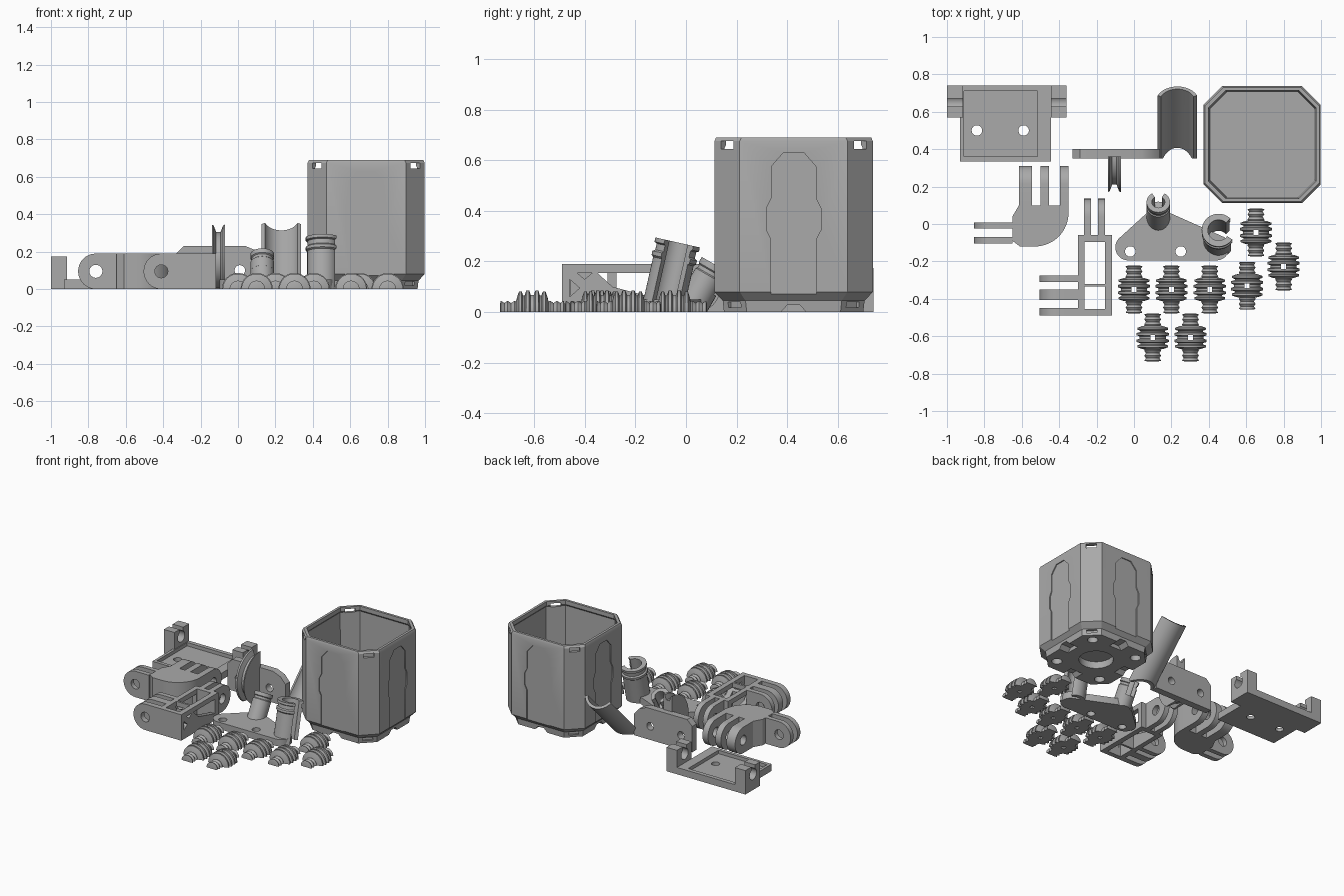
import bpy, bmesh, math
from mathutils import Matrix, Vector

if "Cube" in bpy.data.objects:
    bpy.data.objects.remove(bpy.data.objects["Cube"])

grey = bpy.data.materials.new("plastic_grey")
grey.diffuse_color = (0.4, 0.4, 0.4, 1)
grey.use_nodes = True
grey.node_tree.nodes["Principled BSDF"].inputs["Base Color"].default_value = grey.diffuse_color


def finish(name, bm, M=None, clips=()):
    """Turn a bmesh into an object, optionally trimmed by planes."""
    if M:
        bm.transform(M)
    bmesh.ops.remove_doubles(bm, verts=bm.verts, dist=1e-5)
    for co, no in clips:
        r = bmesh.ops.bisect_plane(bm, geom=bm.verts[:] + bm.edges[:] + bm.faces[:],
                                   plane_co=co, plane_no=no, clear_inner=True)
        bmesh.ops.contextual_create(bm, geom=[e for e in r["geom_cut"]
                                              if isinstance(e, bmesh.types.BMEdge)])
    bmesh.ops.recalc_face_normals(bm, faces=bm.faces)
    me = bpy.data.meshes.new(name)
    bm.to_mesh(me)
    bm.free()
    me.materials.append(grey)
    ob = bpy.data.objects.new(name, me)
    bpy.context.collection.objects.link(ob)
    return ob


def prism(name, pts, axis, lo, hi, M=None):
    """Extrude a 2D outline along x, y or z."""
    put = {"x": lambda a, b, t: (t, a, b), "y": lambda a, b, t: (a, t, b),
           "z": lambda a, b, t: (a, b, t)}[axis]
    bm = bmesh.new()
    A = [bm.verts.new(put(a, b, lo)) for a, b in pts]
    B = [bm.verts.new(put(a, b, hi)) for a, b in pts]
    bm.faces.new(A)
    bm.faces.new(B)
    for i in range(len(pts)):
        j = (i + 1) % len(pts)
        bm.faces.new((A[i], A[j], B[j], B[i]))
    return finish(name, bm, M)


def box(name, x0, x1, y0, y1, z0, z1, M=None):
    return prism(name, [(x0, y0), (x1, y0), (x1, y1), (x0, y1)], "z", z0, z1, M)


def arc(ca, cb, r, a0, a1, n=16):
    return [(ca + r * math.cos(math.radians(a0 + (a1 - a0) * i / n)),
             cb + r * math.sin(math.radians(a0 + (a1 - a0) * i / n))) for i in range(n + 1)]


def rod(axis, a, b, r, lo, hi):
    return prism("cutter", arc(a, b, r, 0, 360, 24)[:-1], axis, lo, hi)


def sweep(name, prof, a0, a1, n, M, clips=()):
    """Revolve a closed (radius, height) outline around local z."""
    bm = bmesh.new()
    full = abs(a1 - a0) >= 360
    rings = []
    for i in range(n if full else n + 1):
        t = math.radians(a0 + (a1 - a0) * i / n)
        rings.append([bm.verts.new((r * math.cos(t), r * math.sin(t), z)) for r, z in prof])
    for i in range(n):
        P, Q = rings[i], rings[(i + 1) % len(rings)]
        for k in range(len(prof)):
            m = (k + 1) % len(prof)
            if prof[k][0] < 1e-6 and prof[m][0] < 1e-6:
                continue
            bm.faces.new((P[k], P[m], Q[m], Q[k]))
    if not full:
        bm.faces.new(rings[0])
        bm.faces.new(rings[-1])
    return finish(name, bm, M, clips)


def frame(loc, z, x=(1, 0, 0)):
    z, x = Vector(z).normalized(), Vector(x)
    y = z.cross(x)
    return Matrix.Translation(loc) @ Matrix((x, y, z)).transposed().to_4x4()


def cut(ob, cutters):
    for c in cutters:
        m = ob.modifiers.new("cut", "BOOLEAN")
        m.operation, m.object, m.solver = "DIFFERENCE", c, "EXACT"
    dg = bpy.context.evaluated_depsgraph_get()
    me = bpy.data.meshes.new_from_object(ob.evaluated_get(dg))
    ob.modifiers.clear()
    ob.data = me
    for c in cutters:
        bpy.data.objects.remove(c)
    return ob


GROUND = ((0, 0, 0), (0, 0, 1))

# container: octagonal shell, open at the top
C = Matrix.Translation((0.685, 0.425, 0))


def octagon(h, c):
    return [(h, c - h), (h, h - c), (h - c, h), (c - h, h),
            (-h, h - c), (-h, c - h), (c - h, -h), (h - c, -h)]


bm = bmesh.new()
levels = [(0, .275, .09), (.045, .28, .09), (.08, .313, .1), (.675, .313, .1), (.69, .306, .1),
          (.69, .288, .092), (.66, .288, .092), (.65, .295, .095), (.08, .28, .09)]
rings = [[bm.verts.new((x, y, z)) for x, y in octagon(h, c)] for z, h, c in levels]
for P, Q in zip(rings, rings[1:]):
    for i in range(8):
        bm.faces.new((P[i], P[(i + 1) % 8], Q[(i + 1) % 8], Q[i]))
bm.faces.new(rings[0])
bm.faces.new(rings[-1])
container = finish("container", bm, C)
half = [(.108, .065), (.108, .28), (.108, .41), (.088, .45), (.088, .575), (.04, .63)]
half = [(.09, .065), (.09, .29), (.108, .325), (.108, .41), (.088, .45), (.088, .575), (.04, .63)]
panel = half + [(-x, z) for x, z in reversed(half)]
cutters = [rod("z", .685, .425, .115, -.1, .05)]
for k in range(4):
    R = C @ Matrix.Rotation(k * math.pi / 2, 4, "Z")
    D = R @ Matrix.Rotation(math.pi / 4, 4, "Z")
    cutters += [prism("cutter", panel, "y", -.4, -.306, R),
                prism("cutter", [(-.05, -.1), (.05, -.1), (.05, 0), (.025, .028), (-.025, .028), (-.05, 0)],
                      "y", -.4, -.2, R),
                box("cutter", -.035, .035, -.5, -.32, .645, .675, D),
                box("cutter", -.035, .035, -.5, -.315, .018, .04, D)]
    p = R @ Vector((.185, .185, 0))
    cutters.append(rod("z", p.x, p.y, .035, -.1, .04))
cut(container, cutters)

# shallow tray plate with two open axle lugs
cut(box("tray_plate", -.93, -.445, .335, .74, 0, .05),
    [box("cutter", -.91, -.515, .36, .71, .025, .2)]
    + [rod("z", x, .5, .028, -.1, .1) for x in (-.84, -.59)])
for name, x0, x1 in (("tray_lug_left", -1, -.915), ("tray_lug_right", -.445, -.36)):
    cut(box(name, x0, x1, .57, .74, 0, .175),
        [rod("x", .65, .115, .04, x0 - .1, x1 + .1),
         box("cutter", x0 - .1, x1 + .1, .628, .672, .115, .3)])


def tab(name, axis, tip, root, lo, hi):
    """Hinge prong with a rounded, drilled end."""
    s = 1 if tip > root else -1
    ctr = tip - s * .095
    pts = [(root, 0)] + arc(ctr, .095, .095, -90, -90 + s * 180) + [(root, .19)]
    cut(prism(name, pts, axis, lo, hi), [rod(axis, ctr, .095, .035, lo - .1, hi + .1)])


# curved elbow joint
elbow = [(-.615, .10), (-.65, .04), (-.65, -.09), (-.61, -.12)] + arc(-.53, .06, .18, -90, 0) + [(-.35, .10)]
prism("elbow_body", elbow, "z", 0, .19)
for lo, hi in ((-.025, .008), (-.104, -.07)):
    tab("elbow_side_prong", "y", -.855, -.65, lo, hi)
for lo, hi in ((-.615, -.545), (-.5, -.455), (-.395, -.35)):
    tab("elbow_back_prong", "x", .31, .10, lo, hi)

# truss arm with hollow core and side windows
cut(box("truss_body", -.3, -.117, -.49, -.06, 0, .19),
    [box("cutter", -.265, -.155, -.32, -.095, -.1, .3),
     box("cutter", -.265, -.155, -.455, -.335, -.1, .3),
     prism("cutter", [(-.35, .155), (-.1, .155), (-.1, .05), (-.29, .1)], "x", -.4, 0),
     prism("cutter", [(-.43, .155), (-.37, .155), (-.40, .13)], "x", -.25, 0),
     prism("cutter", [(-.46, .13), (-.46, .06), (-.42, .095)], "x", -.25, 0)])
for lo, hi in ((-.267, -.23), (-.193, -.155)):
    tab("truss_back_prong", "x", .135, -.06, lo, hi)
for lo, hi in ((-.31, -.275), (-.405, -.35), (-.49, -.45)):
    tab("truss_side_prong", "y", -.505, -.3, lo, hi)

# upright bracket with grooved half wheel and slanted trough
cut(prism("bracket_plate", [(-.33, 0), (-.33, .19), (-.29, .23), (.04, .23), (.1, .205), (.14, .16), (.14, 0)],
          "y", .35, .4),
    [rod("y", x, .1, .028, .2, .5) for x in (-.24, .01)])
sweep("grooved_half_wheel", [(0, -.035), (.19, -.035), (.185, -.025), (.15, -.012), (.15, .012),
                             (.185, .025), (.19, .035), (0, .035)], 90, 270, 28,
      frame((-.105, .36, .155), (1, 0, 0), (0, 1, 0)), [GROUND])
sweep("trough", [(.095, -.55), (.115, -.55), (.115, 0), (.095, 0)], 24, 156, 24,
      frame((.232, .654, .381), (0, 1, 1)), [GROUND, ((0, .35, 0), (0, 1, 0))])

# triangular foot plate with slanted clip post
foot = (arc(-.03, -.125, .07, 140, 270, 10) + arc(.44, -.125, .07, -90, 50, 10)
        + [(.19, .06), (.07, .06)])
cut(prism("foot_plate", foot, "z", 0, .05),
    [rod("z", x, -.147, .028, -.1, .2) for x in (-.02, .25)])
post = frame((.13, .01, 0), (0, .5, .87))
sweep("clip_post", [(0, -.06), (.063, -.06), (.063, .11), (0, .11)], 0, 360, 28, post, [GROUND])
sweep("clip_post_jaw", [(.035, .11), (.063, .11), (.063, .165), (.057, .17), (.057, .185),
                        (.063, .19), (.063, .215), (.035, .215)], 122, 418, 28, post)

# tall split sleeve
sweep("split_sleeve", [(.057, -.05), (.082, -.05), (.082, .205), (.09, .212), (.09, .228), (.08, .235),
                       (.08, .26), (.09, .265), (.09, .282), (.057, .282)], 45, 325, 32,
      frame((.452, -.095, 0), (0, .22, .975)), [GROUND])

# half rollers: ribbed hub with threaded shafts, flat underneath
side = [(.086, .012), (.086, .024), (.066, .030), (.066, .036), (.082, .042), (.082, .052),
        (.06, .06), (.042, .064)]
side += [(.036 if i % 2 else .045, .07 + .0135 * i) for i in range(5)] + [(.03, .128), (0, .128)]
roller = [(r, -t) for r, t in reversed(side)] + [(.07, -.006), (.07, .006)] + side
for x, y in ((0, -.35), (.2, -.35), (.405, -.35), (.605, -.33), (.1, -.607), (.302, -.607),
             (.652, -.045), (.8, -.227)):
    cut(sweep("half_roller", roller, 180, 360, 20, frame((x, y, 0), (0, 1, 0))),
        [box("cutter", x - .013, x + .013, y - .013, y + .013, -.1, .2)])

# smooth round surfaces, keep edges crisp
bpy.ops.object.select_all(action="SELECT")
bpy.context.view_layer.objects.active = container
bpy.ops.object.shade_smooth_by_angle(angle=math.radians(30))
